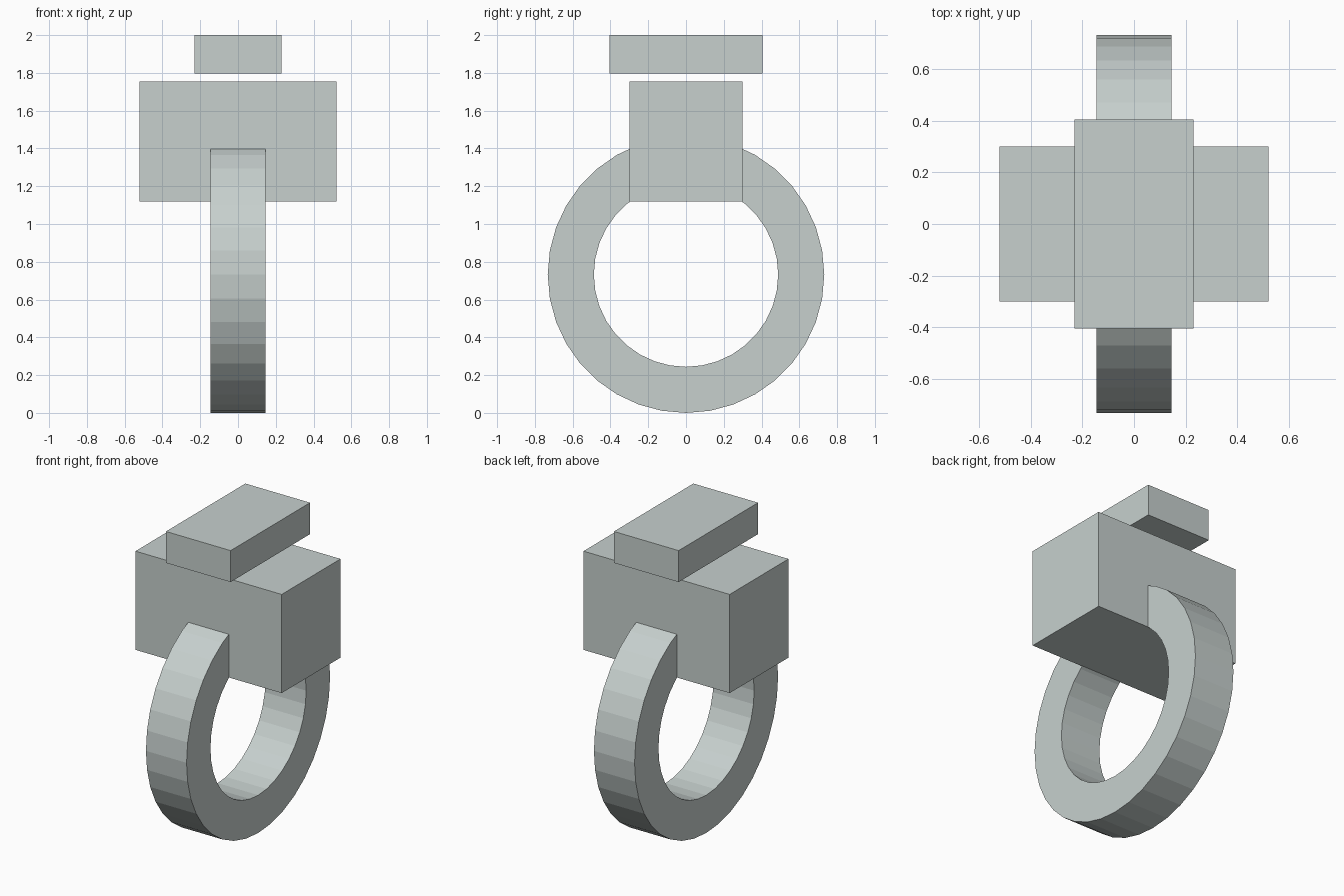
import bpy, bmesh
from math import cos, sin, tau

if "Cube" in bpy.data.objects:
    bpy.data.objects.remove(bpy.data.objects["Cube"], do_unlink=True)

# Single pale metal colour
metal = bpy.data.materials.new("pale_grey_metal")
metal.use_nodes = True
colour = (0.57, 0.63, 0.615, 1)
metal.diffuse_color = colour
metal.node_tree.nodes["Principled BSDF"].inputs["Base Color"].default_value = colour


def finish(name, bm):
    bmesh.ops.recalc_face_normals(bm, faces=bm.faces)
    mesh = bpy.data.meshes.new(name)
    bm.to_mesh(mesh)
    bm.free()
    mesh.materials.append(metal)
    obj = bpy.data.objects.new(name, mesh)
    bpy.context.collection.objects.link(obj)
    return obj


def box(name, half_x, half_y, bottom, top):
    bm = bmesh.new()
    bmesh.ops.create_cube(bm, size=2)
    for v in bm.verts:
        v.co.x *= half_x
        v.co.y *= half_y
        v.co.z = top if v.co.z > 0 else bottom
    return finish(name, bm)


def band(name, outer, inner, half_width, sides):
    # Rectangular section swept round the x axis, resting on the ground
    bm = bmesh.new()
    section = [(-half_width, outer), (half_width, outer),
               (half_width, inner), (-half_width, inner)]
    rings = [[bm.verts.new((x, r * cos(tau * i / sides),
                            outer + r * sin(tau * i / sides)))
              for x, r in section] for i in range(sides)]
    for i in range(sides):
        a, b = rings[i], rings[(i + 1) % sides]
        for j in range(4):
            k = (j + 1) % 4
            bm.faces.new((a[j], a[k], b[k], b[j]))
    return finish(name, bm)


# Finger band, block setting and the floating top plate
band("ring_band", 0.732, 0.488, 0.145, 36)
box("setting_block", 0.522, 0.30, 1.118, 1.755)
box("top_plate", 0.231, 0.405, 1.797, 2.0)
